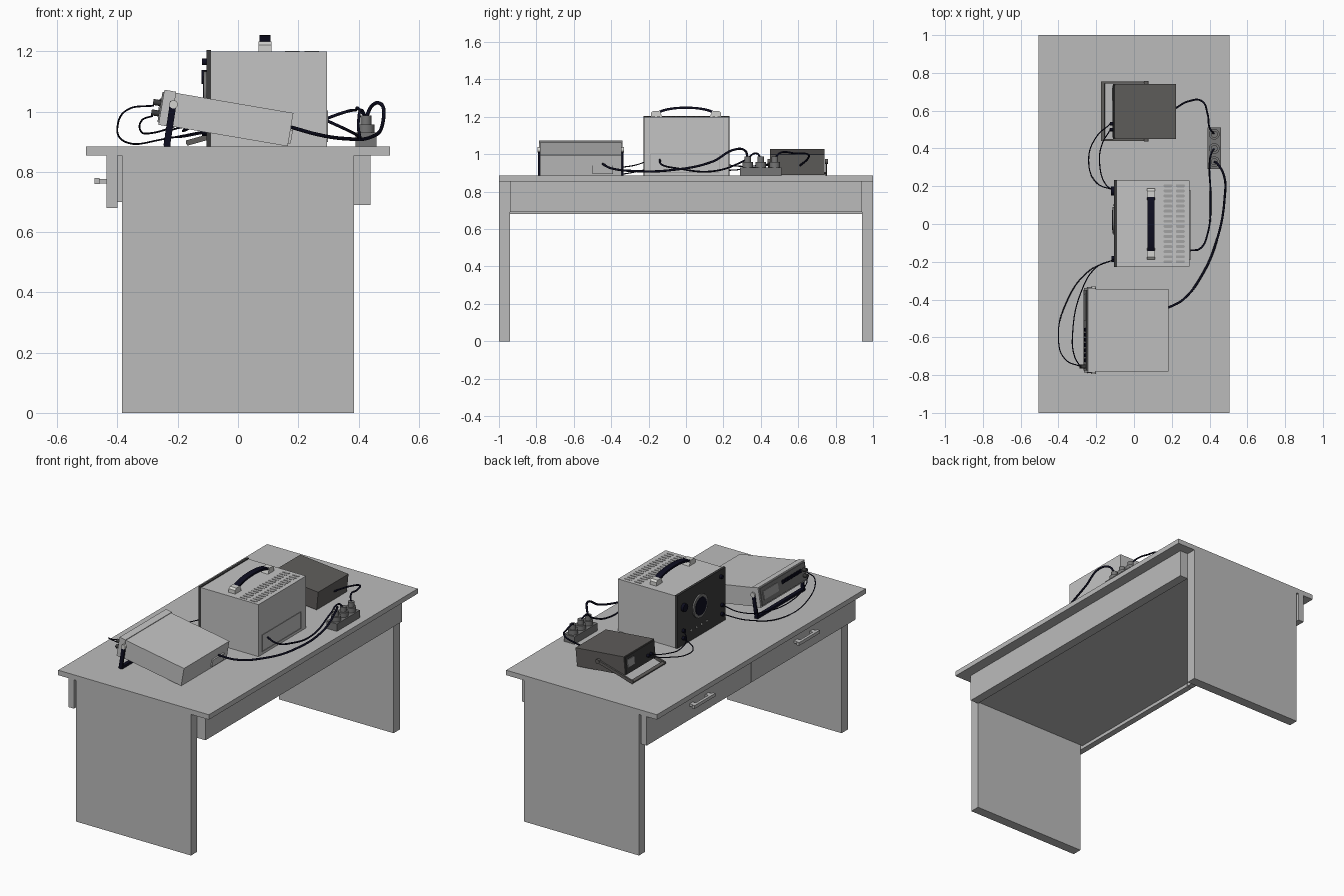
import bpy, bmesh, math
from mathutils import Matrix, Vector

cube = bpy.data.objects.get("Cube")
if cube:
    bpy.data.objects.remove(cube, do_unlink=True)


def material(name, r, g, b):
    m = bpy.data.materials.new(name)
    m.use_nodes = True
    m.diffuse_color = (r, g, b, 1)
    m.node_tree.nodes["Principled BSDF"].inputs["Base Color"].default_value = (r, g, b, 1)
    return m


TABLE = material("table grey", .5, .5, .5)
CASE = material("light case grey", .55, .55, .55)
TRIM = material("pale trim", .65, .65, .63)
DARK = material("dark case grey", .115, .11, .105)
PANEL = material("panel charcoal", .045, .045, .045)
BLACK = material("cable black", .004, .004, .014)
MID = material("socket grey", .18, .18, .18)
SLOT = material("slot grey", .36, .36, .36)

ORDER = {"x": lambda t, a, b: (t, a, b), "y": lambda t, a, b: (a, t, b), "z": lambda t, a, b: (a, b, t)}
FLAT = Matrix.Identity(4)


def prism(name, outlines, axis, lo, hi, mat, place=FLAT, smooth=False):
    """Extrude one or more closed outlines along an axis."""
    bm = bmesh.new()
    for pts in outlines:
        ends = [[bm.verts.new(ORDER[axis](t, a, b)) for a, b in pts] for t in (lo, hi)]
        bm.faces.new(ends[0])
        bm.faces.new(ends[1])
        for i in range(len(pts)):
            j = (i + 1) % len(pts)
            bm.faces.new((ends[0][i], ends[0][j], ends[1][j], ends[1][i]))
    bmesh.ops.recalc_face_normals(bm, faces=bm.faces)
    mesh = bpy.data.meshes.new(name)
    bm.to_mesh(mesh)
    bm.free()
    mesh.materials.append(mat)
    ob = bpy.data.objects.new(name, mesh)
    bpy.context.collection.objects.link(ob)
    ob.matrix_world = place
    if smooth:
        activate(ob)
        bpy.ops.object.shade_smooth_by_angle()
    return ob


def activate(ob):
    bpy.ops.object.select_all(action="DESELECT")
    ob.select_set(True)
    bpy.context.view_layer.objects.active = ob


def rect(a0, a1, b0, b1):
    return [(a0, b0), (a1, b0), (a1, b1), (a0, b1)]


def box(name, x, y, z, mat, place=FLAT):
    return prism(name, [rect(*x, *y)], "z", *z, mat, place)


def circle(a, b, r, n=24):
    return [(a + r * math.cos(i * math.tau / n), b + r * math.sin(i * math.tau / n)) for i in range(n)]


def disc(name, a, b, r, axis, lo, hi, mat, place=FLAT):
    return prism(name, [circle(a, b, r)], axis, lo, hi, mat, place, True)


def cable(name, pts, radius):
    cu = bpy.data.curves.new(name, "CURVE")
    cu.dimensions = "3D"
    cu.bevel_depth = radius
    cu.bevel_resolution = 2
    cu.use_fill_caps = True
    sp = cu.splines.new("BEZIER")
    sp.bezier_points.add(len(pts) - 1)
    for bp, p in zip(sp.bezier_points, pts):
        bp.co = p
        bp.handle_left_type = bp.handle_right_type = "AUTO"
    cu.materials.append(BLACK)
    ob = bpy.data.objects.new(name, cu)
    bpy.context.collection.objects.link(ob)
    activate(ob)
    bpy.ops.object.convert(target="MESH")


def bar(p, q, w):
    """Outline of a straight bar of width w between two points."""
    p, q = Vector(p), Vector(q)
    d = (q - p).normalized() * w / 2
    n = Vector((-d.y, d.x))
    return [tuple(v) for v in (p - d + n, p - d - n, q + d - n, q + d + n)]


# Table
TOP = .885
box("table_top", (-.505, .505), (-1, 1), (.855, TOP), TABLE)
box("table_body", (-.40, .39), (-.94, .94), (.70, .855), TABLE)
box("rear_apron", (.385, .44), (-.94, .94), (.69, .855), TABLE)
for s, side in ((-1, "right"), (1, "left")):
    box(side + "_table_leg", (-.385, .385), sorted((s * .94, s)), (0, .855), TABLE)
    box(side + "_drawer_front", (-.437, -.40), sorted((s * .003, s)), (.68, .855), TABLE)
    box(side + "_drawer_handle", (-.477, -.46), (s * .5 - .1, s * .5 + .1), (.76, .779), TABLE)
    for e in (-.075, .075):
        y = s * .5 + e
        box(side + "_handle_post", (-.465, -.435), (y - .015, y + .015), (.762, .777), TABLE)

# Large instrument
box("large_case", (-.09, .295), (-.225, .23), (TOP, 1.2), CASE)
box("large_front_panel", (-.105, -.09), (-.228, .233), (TOP, 1.205), PANEL)
disc("screen_ring", .02, 1.065, .07, "x", -.114, -.104, MID)
disc("screen_glass", .02, 1.065, .053, "x", -.117, -.104, BLACK)
disc("large_knob", .175, 1.115, .024, "x", -.121, -.104, BLACK)
for y, z in ((.18, .975), (.18, .93), (-.18, 1.165), (-.19, .99), (-.19, .935)):
    disc("panel_connector", y, z, .011, "x", -.12, -.104, BLACK)
for y in (.1, .05, 0, -.05):
    disc("panel_button", y, .945, .006, "x", -.11, -.104, TRIM)
frame = [rect(-.19, .18, .9, .904), rect(-.19, .18, 1.0, 1.004),
         rect(-.19, -.186, .904, 1.0), rect(.176, .18, .904, 1.0)]
prism("rear_plate_frame", frame, "x", .294, .298, SLOT)
slots = []
for x in (.18, .245):
    for i in range(16):
        y = -.2 + i * .0268
        slots.append([(x + (.016 if math.cos(t) > 0 else -.016) + .008 * math.cos(t), y + .008 * math.sin(t))
                      for t in [(k + .5) * math.tau / 12 for k in range(12)]])
prism("vent_slots", slots, "z", 1.199, 1.202, SLOT)

# Carrying handle
arc = [(.16 * math.sin(t), 1.215 + .04 * math.cos(t)) for t in [(i - 8) * math.pi / 16 for i in range(17)]]
inner = [(y * .95, z - .012) for y, z in reversed(arc)]
prism("carry_strap", [arc + inner], "x", .072, .108, BLACK, smooth=True)
for s in (-1, 1):
    cap = [(s * .187, 1.2), (s * .187, 1.222), (s * .175, 1.232), (s * .14, 1.232), (s * .128, 1.2)]
    prism("strap_end_cap", [cap], "x", .068, .112, TRIM)

# Tilted instrument, local x runs forward to the panel as negative
TILT = Matrix.Translation((.165, 0, TOP)) @ Matrix.Rotation(math.radians(9.7), 4, "Y")
box("tilted_case", (-.4, 0), (-.78, -.345), (0, .112), CASE, TILT)
box("tilted_bezel", (-.435, -.395), (-.785, -.34), (-.002, .116), CASE, TILT)
box("tilted_face", (-.44, -.434), (-.775, -.35), (.006, .108), MID, TILT)
box("tilted_display", (-.444, -.439), (-.51, -.37), (.035, .085), SLOT, TILT)
for i in range(7):
    y = -.55 - i * .027
    box("tilted_button", (-.447, -.439), (y - .019, y), (.062, .082), BLACK, TILT)
box("tilted_rear_socket", (-.002, .008), (-.5, -.39), (.01, .056), CASE, TILT)
for z in (.035, .07):
    disc("tilted_connector", -.755, z, .01, "x", -.465, -.439, PANEL, TILT)
for lo, hi in ((-.79, -.78), (-.345, -.335)):
    prism("tilted_stand_leg", [bar((-.235, .897), (-.216, 1.022), .022)], "y", lo, hi, BLACK)
    disc("tilted_stand_pivot", -.214, 1.024, .014, "y", lo - .004, hi + .004, TRIM)
box("tilted_stand_foot", (-.246, -.224), (-.79, -.335), (TOP, .9), BLACK)

# Small dark instrument
SMALL = Matrix.Translation((.212, 0, .888)) @ Matrix.Rotation(math.radians(5.4), 4, "Y")
box("small_case", (-.325, 0), (.45, .74), (0, .11), DARK, SMALL)
box("small_face", (-.329, -.324), (.457, .733), (.006, .104), PANEL, SMALL)
box("small_display", (-.333, -.328), (.655, .72), (.04, .085), SLOT, SMALL)
for y in (.5, .53):
    disc("small_connector", y, .04, .009, "x", -.345, -.328, BLACK, SMALL)
for lo, hi in ((.439, .449), (.745, .755)):
    prism("small_stand_leg", [bar((-.162, .898), (.065, .962), .018)], "y", lo, hi, DARK)
    disc("small_stand_pivot", .065, .962, .013, "y", lo - .003, hi + .003, DARK)
prism("small_stand_bar", [bar((-.168, .896), (-.158, .899), .009)], "y", .439, .755, DARK)

# Power strip and plugs
box("power_strip", (.39, .46), (.29, .51), (TOP, .93), MID)
for y in (.33, .4, .475):
    disc("plug_base", .425, y, .028, "z", .929, .958, MID)
    disc("plug_body", .425, y, .018, "z", .957, .987, MID)

# Power cables
cable("tilted_power_cable", [(.178, -.445, .948), (.26, -.4, .925), (.36, -.27, .91), (.44, -.08, .915),
                             (.48, .14, .96), (.475, .26, 1.025), (.445, .315, 1.02), (.425, .33, .98)], .006)
cable("large_power_cable", [(.295, -.14, .97), (.35, -.13, .945), (.39, -.05, .925), (.405, .15, .91),
                            (.4, .32, .97), (.41, .375, 1.005), (.425, .4, .98)], .005)
cable("small_power_cable", [(.215, .61, .94), (.29, .65, .975), (.36, .65, 1.0), (.39, .58, 1.005),
                            (.4, .51, 1.01), (.425, .475, .98)], .005)

# Signal leads
cable("long_lead", [(-.28, -.755, 1.02), (-.36, -.72, 1.01), (-.4, -.61, .95), (-.36, -.42, .895),
                    (-.24, -.25, .91), (-.11, -.19, .935)], .003)
cable("short_lead", [(-.285, -.755, .985), (-.315, -.7, .975), (-.325, -.58, .94), (-.28, -.36, .93),
                     (-.2, -.23, .955), (-.11, -.19, .99)], .003)
cable("outer_small_lead", [(-.125, .53, .955), (-.2, .46, .945), (-.24, .34, .925), (-.2, .22, .915),
                           (-.11, .18, .93)], .003)
cable("inner_small_lead", [(-.125, .5, .955), (-.17, .42, .945), (-.182, .32, .935), (-.15, .21, .95),
                           (-.11, .18, .975)], .003)
